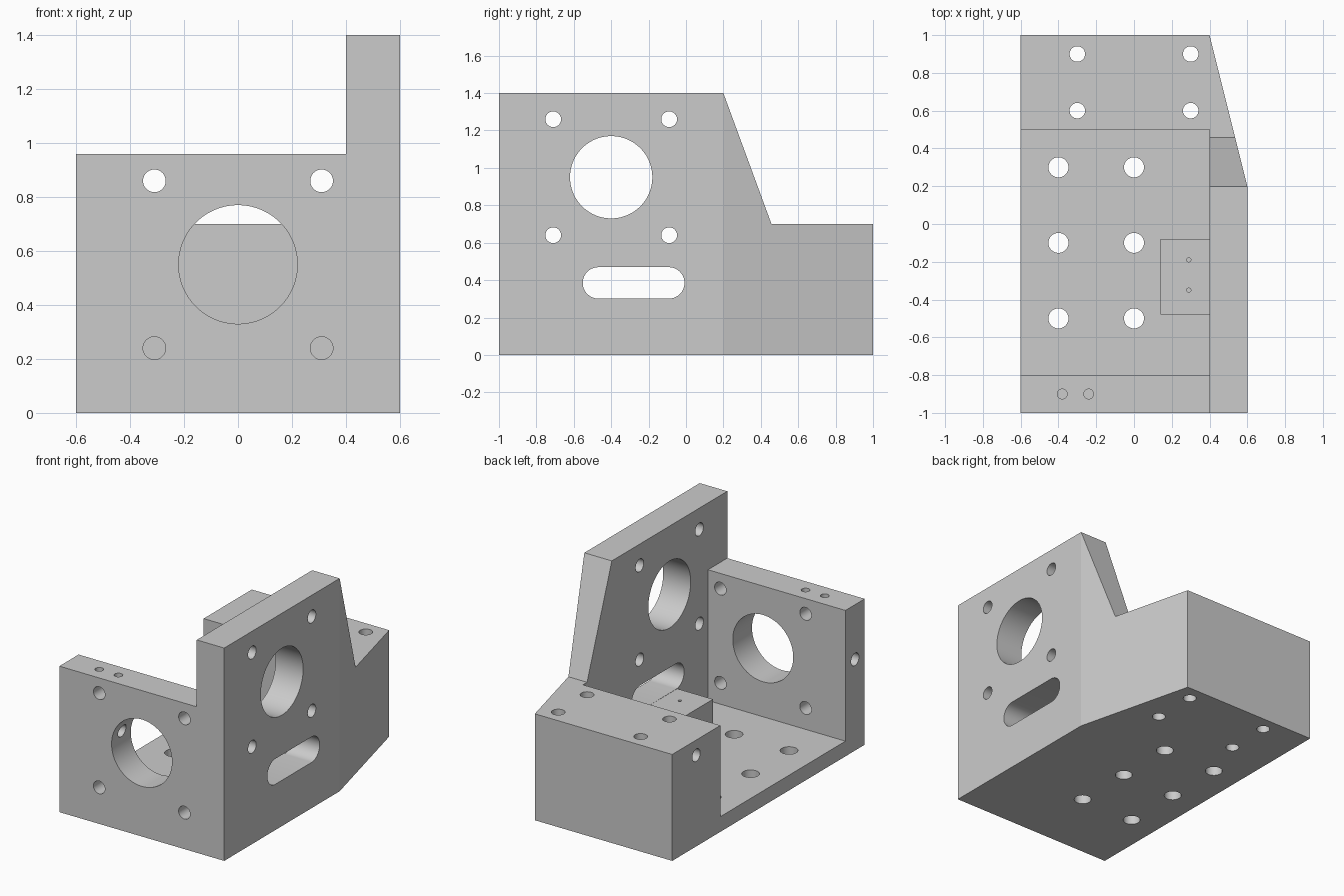
import bpy
import bmesh
import math

cube = bpy.data.objects.get("Cube")
if cube:
    bpy.data.objects.remove(cube, do_unlink=True)

metal = bpy.data.materials.new("plain grey")
metal.use_nodes = True
GREY = (0.6, 0.6, 0.6, 1)
metal.diffuse_color = GREY
metal.node_tree.nodes["Principled BSDF"].inputs["Base Color"].default_value = GREY


def prism(name, points, axis, lo, hi):
    """Extrude a closed 2D outline along one axis."""
    place = {"X": lambda u, v, w: (w, u, v),
             "Y": lambda u, v, w: (u, w, v),
             "Z": lambda u, v, w: (u, v, w)}[axis]
    bm = bmesh.new()
    a = [bm.verts.new(place(u, v, lo)) for u, v in points]
    b = [bm.verts.new(place(u, v, hi)) for u, v in points]
    bm.faces.new(a)
    bm.faces.new(b)
    for i in range(len(a)):
        j = (i + 1) % len(a)
        bm.faces.new((a[i], a[j], b[j], b[i]))
    bmesh.ops.recalc_face_normals(bm, faces=bm.faces)
    mesh = bpy.data.meshes.new(name)
    bm.to_mesh(mesh)
    bm.free()
    mesh.materials.append(metal)
    obj = bpy.data.objects.new(name, mesh)
    bpy.context.collection.objects.link(obj)
    return obj


def rect(u0, u1, v0, v1):
    return [(u0, v0), (u1, v0), (u1, v1), (u0, v1)]


def rounded(u, v, r, half=0.0, n=64):
    """Circle, or a slot when half (the straight half length) is given."""
    pts = []
    for i in range(n):
        t = 2 * math.pi * (i + 0.5) / n
        pts.append((u + r * math.cos(t) + math.copysign(half, math.cos(t)),
                    v + r * math.sin(t)))
    return pts


def cut(target, points, axis, lo, hi):
    cutter = prism("cutter", points, axis, lo, hi)
    cutter.hide_render = True
    mod = target.modifiers.new("cut", "BOOLEAN")
    mod.operation = "DIFFERENCE"
    mod.solver = "EXACT"
    mod.object = cutter
    bpy.context.view_layer.objects.active = target
    bpy.ops.object.modifier_apply(modifier=mod.name)
    bpy.data.objects.remove(cutter, do_unlink=True)


def finish(obj):
    bpy.ops.object.select_all(action="DESELECT")
    obj.select_set(True)
    bpy.context.view_layer.objects.active = obj
    bpy.ops.object.shade_smooth_by_angle(angle=math.radians(10))


# Housing outline with the bevelled rear corner
housing = prism("housing", [(-0.6, -1), (0.6, -1), (0.6, 0.2), (0.4, 1), (-0.6, 1)],
                "Z", 0, 1.4)

# Sloped end of the side wall and top of the rear block
cut(housing, [(0.163, 1.5), (0.457, 0.7), (1.1, 0.7), (1.1, 1.5)], "X", -0.7, 0.7)

# Open bay between front wall and rear block, above the floor
cut(housing, [(-1.1, 1.5), (-1.1, 0.96), (-0.8, 0.96), (-0.8, 0.1),
              (0.5, 0.1), (0.5, 1.5)], "X", -0.7, 0.4)

# Matching motor patterns: large bore and four bolt holes on each wall
for axis, u, v, lo, hi in (("Y", 0, 0.55, -1.1, -0.7), ("X", -0.4, 0.95, 0.35, 0.7)):
    cut(housing, rounded(u, v, 0.22, n=96), axis, lo, hi)
    for su in (-0.31, 0.31):
        for sv in (-0.31, 0.31):
            cut(housing, rounded(u + su, v + sv, 0.042), axis, lo, hi)

# Slot in the side wall
cut(housing, rounded(-0.28, 0.385, 0.084, 0.188), "X", 0.35, 0.7)

# Through holes in the rear block
for x in (-0.3, 0.3):
    for y in (0.6, 0.9):
        cut(housing, rounded(x, y, 0.041), "Z", -0.1, 0.8)

# Through holes in the floor
for x in (-0.4, 0):
    for y in (-0.5, -0.1, 0.3):
        cut(housing, rounded(x, y, 0.053), "Z", -0.1, 0.2)

# Small blind holes on top of the front wall
for x in (-0.38, -0.24):
    cut(housing, rounded(x, -0.9, 0.026), "Z", 0.78, 1.1)

# Holes entering from the open side
cut(housing, rounded(-0.9, 0.6, 0.041), "X", -0.7, -0.1)
cut(housing, rounded(0.75, 0.6, 0.041), "X", -0.7, -0.3)
finish(housing)

# Raised mounting pad beside the wall, with two tiny screw holes
pad = prism("mounting_pad", rect(0.14, 0.4, -0.48, -0.08), "Z", 0.1, 0.3)
for y in (-0.35, -0.19):
    cut(pad, rounded(0.29, y, 0.011, n=48), "Z", 0.2, 0.4)
finish(pad)
